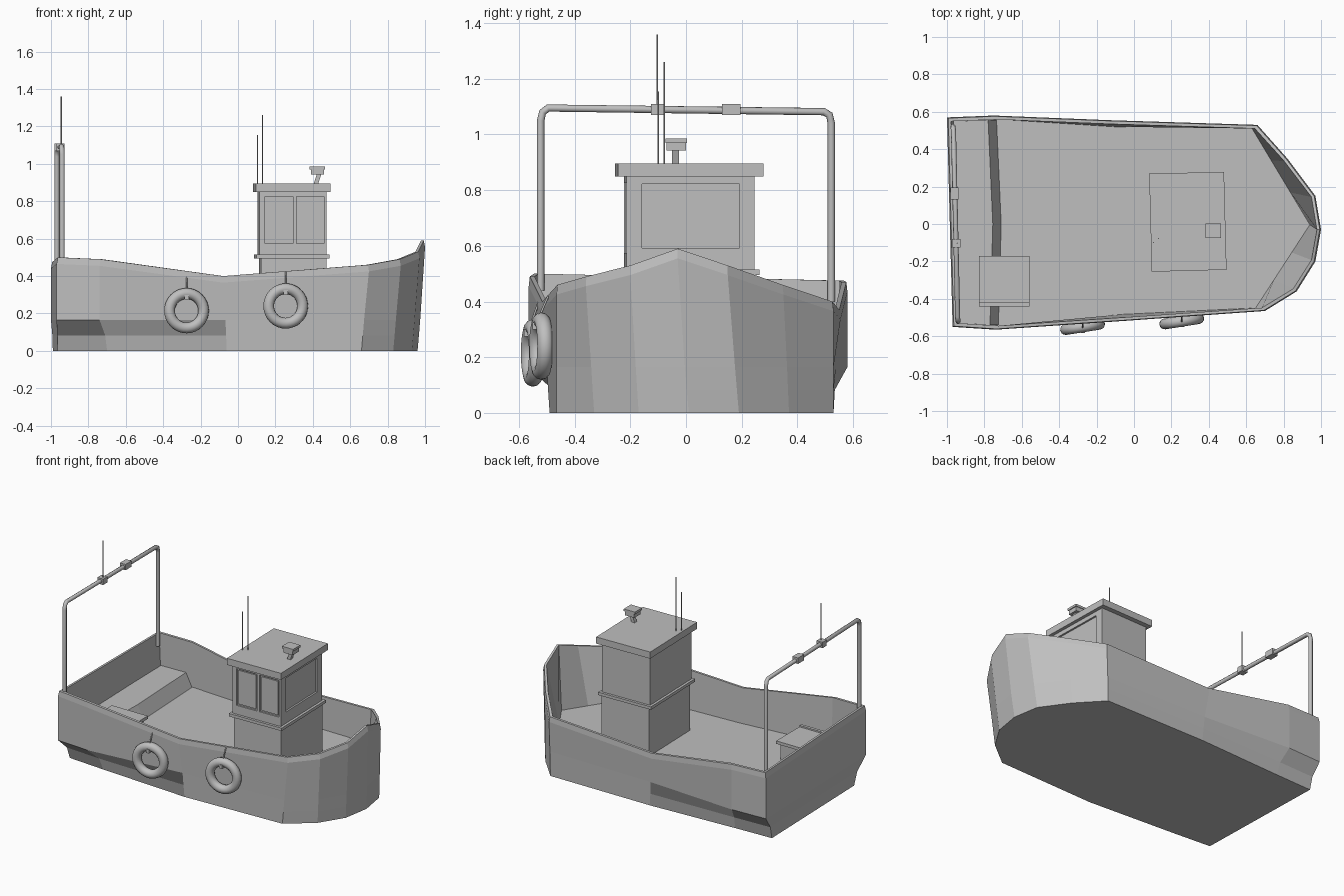
import bpy, bmesh
from math import radians
from mathutils import Matrix, Vector

old = bpy.data.objects.get("Cube")
if old:
    bpy.data.objects.remove(old, do_unlink=True)

# One plain grey for the whole boat
grey = bpy.data.materials.new("plain_grey")
grey.use_nodes = True
grey.diffuse_color = (0.52, 0.52, 0.52, 1)
grey.node_tree.nodes["Principled BSDF"].inputs["Base Color"].default_value = grey.diffuse_color

DECK = 0.165


def make_object(name, bm):
    bmesh.ops.recalc_face_normals(bm, faces=bm.faces)
    mesh = bpy.data.meshes.new(name)
    bm.to_mesh(mesh)
    bm.free()
    mesh.materials.append(grey)
    obj = bpy.data.objects.new(name, mesh)
    bpy.context.collection.objects.link(obj)
    return obj


def loft(name, rings):
    """Skin closed rings of equal length and cap both ends."""
    bm = bmesh.new()
    loops = [[bm.verts.new(p) for p in ring] for ring in rings]
    count = len(loops[0])
    for low, high in zip(loops, loops[1:]):
        for i in range(count):
            j = (i + 1) % count
            bm.faces.new((low[i], low[j], high[j], high[i]))
    bm.faces.new(loops[0])
    bm.faces.new(loops[-1])
    return make_object(name, bm)


def box(name, low, high, frame=Matrix()):
    """Box between two corners, placed in the given frame."""
    low, high = Vector(low), Vector(high)
    bm = bmesh.new()
    bmesh.ops.create_cube(bm, size=1)
    bmesh.ops.scale(bm, vec=high - low, verts=bm.verts)
    bmesh.ops.translate(bm, vec=(low + high) / 2, verts=bm.verts)
    bmesh.ops.transform(bm, matrix=frame, verts=bm.verts)
    return make_object(name, bm)


def tube(name, points, radius):
    """Round bar along a path of points."""
    curve = bpy.data.curves.new(name, "CURVE")
    curve.dimensions = "3D"
    curve.bevel_depth = radius
    curve.bevel_resolution = 2
    curve.use_fill_caps = True
    spline = curve.splines.new("POLY")
    spline.points.add(len(points) - 1)
    for point, place in zip(spline.points, points):
        point.co = (*place, 1)
    curve.materials.append(grey)
    obj = bpy.data.objects.new(name, curve)
    bpy.context.collection.objects.link(obj)
    return obj


# Hull stations, stern round the bow to stern: rail x, y, z, then keel x, y
stations = [
    (-.97, -.55, .5, -.965, -.43),
    (-.74, -.565, .49, -.7, -.45),
    (-.08, -.52, .4, -.06, -.49),
    (.7, -.465, .46, .66, -.465),
    (.87, -.36, .49, .83, -.33),
    (.97, -.2, .53, .93, -.17),
    (1, -.03, .59, .96, .01),
    (.97, .15, .53, .93, .19),
    (.82, .35, .46, .8, .37),
    (.66, .53, .4, .65, .53),
    (-.13, .555, .37, -.1, .53),
    (-.75, .58, .47, -.72, .5),
    (-1, .57, .475, -.99, .49),
]
LAST = len(stations) - 1
SHOULDER_RIGHT, TIP, SHOULDER_LEFT = 3, 6, 9


def hull_ring(z, aft_flare, fore_flare):
    ring = []
    for i, (x, y, top, kx, ky) in enumerate(stations):
        flare = aft_flare if i < 2 or i > LAST - 2 else fore_flare
        ring.append(Vector((kx, ky, z)).lerp(Vector((x, y, z)), flare))
    return ring


chine = hull_ring(DECK, 1, 0.35)
strake = [Vector((x, y, z - 0.035)) for x, y, z, *_ in stations]
rail = [Vector((x * 0.993, y * 0.993, z)) for x, y, z, *_ in stations]
rail_inside = [Vector((p.x * 0.985, p.y * 0.97, p.z)) for p in rail]

# The deck edge runs straight from each shoulder to the bow
deck = [Vector((p.x * 0.965, p.y * 0.965, DECK)) for p in chine]
for start, end in ((SHOULDER_RIGHT, TIP), (TIP, SHOULDER_LEFT)):
    for step in (1, 2):
        deck[start + step] = deck[start].lerp(deck[end], step / 3)

loft("hull", [hull_ring(0, 0, 0), hull_ring(DECK / 2, 0.25, 0.18),
              chine, strake, rail, rail_inside, deck])

# Raised stern platform with a sloping front
slope = 0.05
foot = [(-.95, -.53), (-.72, -.54), (-.705, 0), (-.73, .555), (-.965, .55)]
loft("stern_platform", [
    [(x, y, DECK - 0.01) for x, y in foot],
    [(x - slope if x > -0.9 else x, y, 0.255) for x, y in foot],
])

# Locker by the stern
box("locker", (-.81, -.42, DECK), (-.58, -.19, .28))
box("locker_lid", (-.83, -.44, .275), (-.56, -.17, .295))
box("locker_hinge", (-.83, -.44, .295), (-.56, -.42, .305))

# Wheelhouse, turned a little with the boat
cabin = Matrix.Translation((0.288, 0.012, 0)) @ Matrix.Rotation(radians(1.5), 4, "Z")
box("cabin_base", (-.17, -.23, DECK - .01), (.18, .23, .5), cabin)
box("cabin_trim", (-.195, -.247, .495), (.195, .247, .515), cabin)
walls = box("cabin_walls", (-.178, -.23, .51), (.178, .23, .86), cabin)
box("cabin_roof", (-.2, -.262, .85), (.2, .262, .895), cabin)

# Window recesses: two on the right side, one facing the bow
openings = [
    ((-.15, -.25, .575), (.0, -.218, .825)),
    ((.02, -.25, .575), (.165, -.218, .825)),
    ((.166, -.175, .592), (.2, .175, .822)),
]
for low, high in openings:
    cutter = box("window_cutter", low, high, cabin)
    cutter.hide_render = True
    cut = walls.modifiers.new("window", "BOOLEAN")
    cut.object = cutter
    cut.solver = "EXACT"
    bpy.context.view_layer.objects.active = walls
    bpy.ops.object.modifier_apply(modifier=cut.name)
    bpy.data.objects.remove(cutter, do_unlink=True)
for low, high in openings[:2]:
    box("window_pane", (low[0] + .01, -.225, low[2] + .01),
        (high[0] - .01, -.217, high[2] - .01), cabin)

# Searchlight on the roof
loft("light_post", [
    [(x + dx, y, z) for x, y in ((-.012, -.05), (.012, -.05), (.012, -.025), (-.012, -.025))]
    for dx, z in ((.415, .89), (.435, .95))
])
box("light_head", (.39, -.07, .942), (.46, .0, .972))
box("light_cap", (.382, -.074, .97), (.466, .004, .985))

# Aerials
tube("short_aerial", [(.105, -.1, .88), (.105, -.1, 1.155)], 0.003)
tube("long_aerial", [(.13, -.078, .88), (.13, -.078, 1.26)], 0.003)
tube("stern_aerial", [(-.945, -.103, 1.09), (-.945, -.103, 1.36)], 0.003)

# Stern hoop with two clamps
tube("stern_hoop", [
    (-.94, -.522, .44), (-.94, -.522, 1.05), (-.942, -.515, 1.08), (-.943, -.495, 1.095),
    (-.965, .495, 1.082), (-.967, .515, 1.07), (-.968, .522, 1.04), (-.968, .522, .4),
], 0.0135)
box("aerial_clamp", (-.972, -.125, 1.07), (-.928, -.08, 1.11))
box("lamp_clamp", (-.98, .13, 1.07), (-.938, .195, 1.11))

# Ring fenders hung on the right side
for x, y, z, top in ((-.275, -.55, .215, .41), (.255, -.52, .24, .42)):
    bpy.ops.mesh.primitive_torus_add(
        major_radius=0.092, minor_radius=0.029, major_segments=32, minor_segments=12,
        location=(x, y, z), rotation=(radians(90), 0, radians(9)))
    fender = bpy.context.object
    fender.name = "ring_fender"
    fender.data.materials.append(grey)
    bpy.ops.object.shade_smooth()
    tube("fender_rope", [(x, y + .025, top), (x, y - .005, z + .11)], 0.004)
    box("fender_clip", (x - .012, y - .032, z + .06), (x + .012, y + .032, z + .085))
